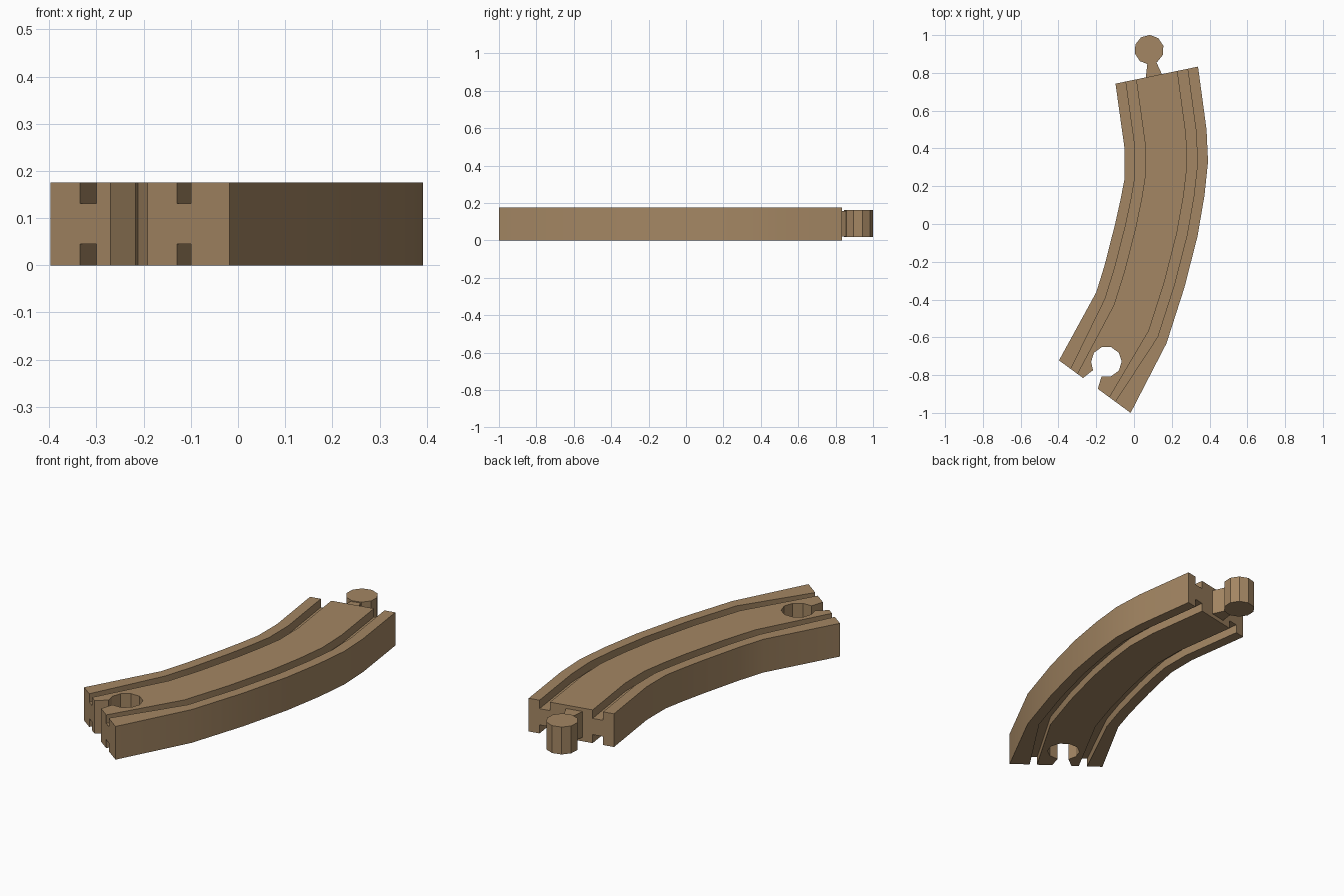
import bpy, bmesh, math

if "Cube" in bpy.data.objects:
    bpy.data.objects.remove(bpy.data.objects["Cube"])

wood = bpy.data.materials.new("light_brown_wood")
wood.diffuse_color = (0.37, 0.24, 0.125, 1)
wood.use_nodes = True
wood.node_tree.nodes["Principled BSDF"].inputs["Base Color"].default_value = wood.diffuse_color

H = 0.176      # track height
D = 0.045      # groove depth


def make(name, bm):
    bmesh.ops.recalc_face_normals(bm, faces=bm.faces)
    me = bpy.data.meshes.new(name)
    bm.to_mesh(me)
    bm.free()
    me.materials.append(wood)
    ob = bpy.data.objects.new(name, me)
    bpy.context.collection.objects.link(ob)
    return ob


def prism(name, pts, z0, z1):
    bm = bmesh.new()
    face = bm.faces.new([bm.verts.new((x, y, z0)) for x, y in pts])
    new = bmesh.ops.extrude_face_region(bm, geom=[face])["geom"]
    bmesh.ops.translate(bm, vec=(0, 0, z1 - z0),
                        verts=[v for v in new if isinstance(v, bmesh.types.BMVert)])
    return make(name, bm)


# curved bed: left and right edge at each station, swept with a grooved section
left = [(-.098, .743), (-.05, .40), (-.05, .24), (-.071, .13),
        (-.10, 0), (-.156, -.22), (-.20, -.362), (-.397, -.722)]
right = [(.339, .833), (.384, .50), (.392, .33), (.373, .15),
         (.336, -.066), (.267, -.336), (.172, -.632), (-.018, -1.0)]
mid_cuts = [.127, .25, .75, .873]
end_cuts = [.165, .255, .705, .785]

bm = bmesh.new()
rings = []
for i, (a, b) in enumerate(zip(left, right)):
    c = end_cuts if i == len(left) - 1 else mid_cuts
    low = [(0, 0), (c[0], 0), (c[0], D), (c[1], D), (c[1], 0),
           (c[2], 0), (c[2], D), (c[3], D), (c[3], 0), (1, 0)]
    section = low + [(t, H - z) for t, z in reversed(low)]
    rings.append([bm.verts.new((a[0] + (b[0] - a[0]) * t, a[1] + (b[1] - a[1]) * t, z))
                  for t, z in section])
n = len(rings[0])
for r, s in zip(rings, rings[1:]):
    for k in range(n):
        bm.faces.new((r[k], r[(k + 1) % n], s[(k + 1) % n], s[k]))
bm.faces.new(rings[0])
bm.faces.new(rings[-1])
bed = make("track_bed", bm)

# keyhole socket cut through the lower end
cx, cy, R = -.146, -.729, .081
hole = [(cx + R * math.cos(math.radians(g)), cy + R * math.sin(math.radians(g)))
        for g in range(-72, 181, 36)]
socket = [(-.203, -.915), (-.188, -.86), (-.172, -.807)] + hole + [(-.217, -.774), (-.272, -.817), (-.327, -.86)]
cutter = prism("socket_cutter", socket, -.1, H + .1)
mod = bed.modifiers.new("socket", 'BOOLEAN')
mod.operation = 'DIFFERENCE'
mod.solver = 'EXACT'
mod.object = cutter
bpy.context.view_layer.objects.active = bed
bed.select_set(True)
bpy.ops.object.modifier_apply(modifier="socket")
bpy.data.objects.remove(cutter)
bpy.ops.object.shade_smooth_by_angle(angle=math.radians(25))

# connector peg and its flared neck at the upper end
prism("connector_peg", [(.08 + .078 * math.cos(math.radians(g)), .923 + .078 * math.sin(math.radians(g)))
                        for g in range(15, 375, 36)], .018, .163)
prism("connector_neck", [(.062, .77), (.155, .775), (.146, .797), (.112, .87), (.073, .87)], .022, .158)
